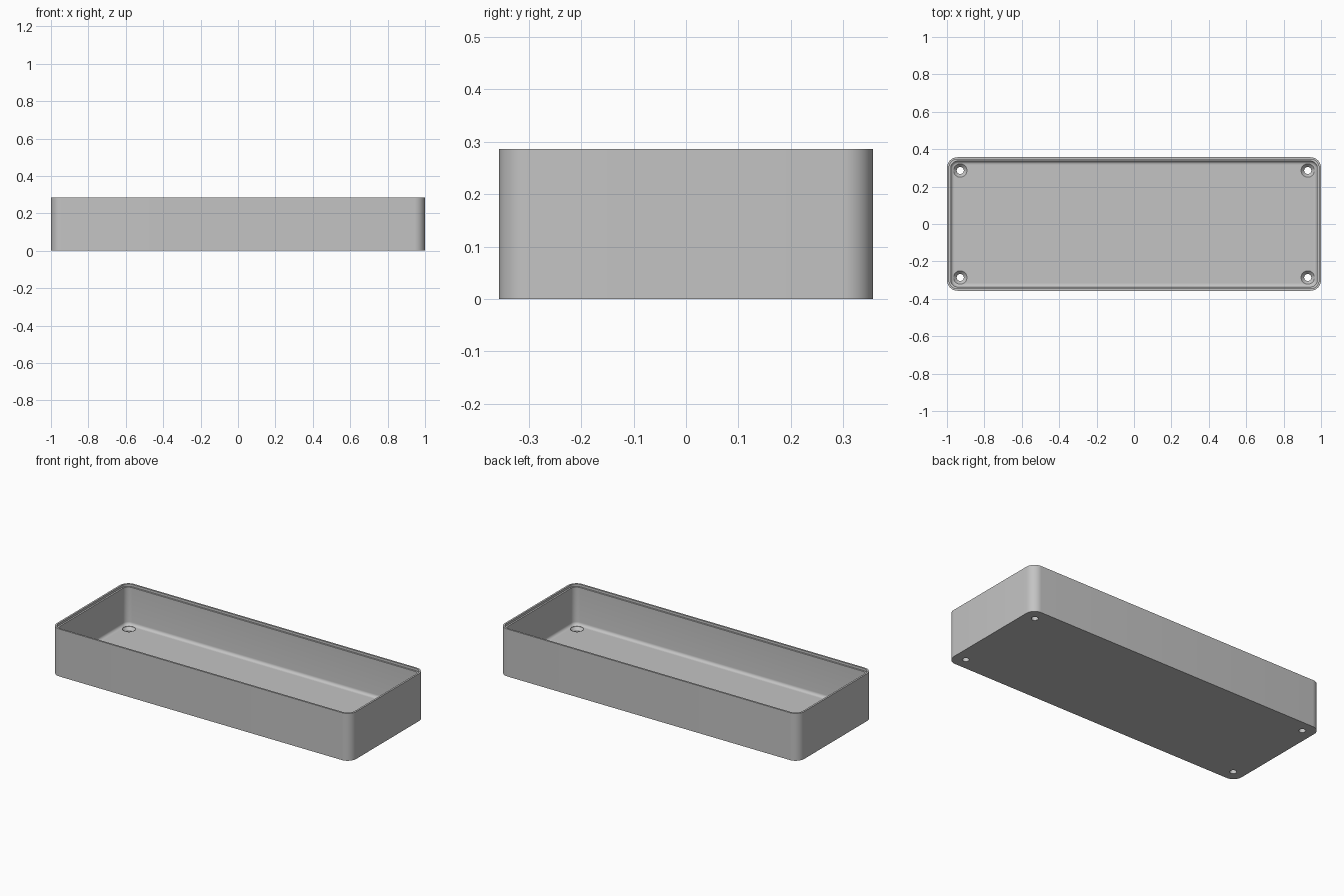
import bpy, bmesh
from math import sin, cos, pi, radians

cube = bpy.data.objects.get("Cube")
if cube:
    bpy.data.objects.remove(cube, do_unlink=True)

LENGTH, WIDTH, HEIGHT = 2.0, 0.714, 0.286
CORNER, WALL, FLOOR, FILLET = 0.057, 0.021, 0.045, 0.018
LIP, LIP_DEPTH = 0.011, 0.014
HOLE_X, HOLE_Y = 0.929, 0.286
STEPS = 10

grey = bpy.data.materials.new("light grey plastic")
grey.use_nodes = True
grey.diffuse_color = (0.55, 0.55, 0.55, 1)
grey.node_tree.nodes["Principled BSDF"].inputs["Base Color"].default_value = grey.diffuse_color


def rounded_ring(half_x, half_y, radius, z):
    """Closed outline of a rounded rectangle, counter-clockwise."""
    ring = []
    for quarter, (sx, sy) in enumerate([(1, 1), (-1, 1), (-1, -1), (1, -1)]):
        for i in range(STEPS + 1):
            a = (quarter + i / STEPS) * pi / 2
            ring.append((sx * (half_x - radius) + radius * cos(a),
                         sy * (half_y - radius) + radius * sin(a), z))
    return ring


def circle_ring(cx, cy, radius, z, sides=32):
    return [(cx + radius * cos(2 * pi * i / sides),
             cy + radius * sin(2 * pi * i / sides), z) for i in range(sides)]


def loft(name, rings):
    """Join matching rings into a closed solid."""
    bm = bmesh.new()
    loops = [[bm.verts.new(p) for p in ring] for ring in rings]
    for low, high in zip(loops, loops[1:]):
        for i in range(len(low)):
            j = (i + 1) % len(low)
            bm.faces.new((low[i], low[j], high[j], high[i]))
    bm.faces.new(loops[0][::-1])
    bm.faces.new(loops[-1])
    bmesh.ops.recalc_face_normals(bm, faces=bm.faces)
    mesh = bpy.data.meshes.new(name)
    bm.to_mesh(mesh)
    bm.free()
    obj = bpy.data.objects.new(name, mesh)
    bpy.context.collection.objects.link(obj)
    obj.data.materials.append(grey)
    return obj


# Tray section as (inset, height): outer wall, rim, lip step, inner wall, floor fillet
section = [(0, 0), (0, HEIGHT), (LIP, HEIGHT),
           (LIP, HEIGHT - LIP_DEPTH), (WALL, HEIGHT - LIP_DEPTH)]
for i in range(7):
    a = i / 6 * pi / 2
    section.append((WALL + FILLET * (1 - cos(a)), FLOOR + FILLET * (1 - sin(a))))
tray = loft("tray", [rounded_ring(LENGTH / 2 - d, WIDTH / 2 - d, CORNER - d, z)
                     for d, z in section])

# Countersunk screw holes in the four corners
hole_section = [(0.019, -0.02), (0.019, FLOOR - 0.02), (0.036, FLOOR - 0.002), (0.036, 0.1)]
bpy.context.view_layer.objects.active = tray
for sx in (-1, 1):
    for sy in (-1, 1):
        cutter = loft("screw_hole_cutter", [circle_ring(sx * HOLE_X, sy * HOLE_Y, r, z)
                                            for r, z in hole_section])
        cutter.hide_render = True
        cut = tray.modifiers.new("screw_hole", 'BOOLEAN')
        cut.operation = 'DIFFERENCE'
        cut.solver = 'EXACT'
        cut.object = cutter
        bpy.ops.object.modifier_apply(modifier=cut.name)
        bpy.data.objects.remove(cutter, do_unlink=True)

# Smooth rounded surfaces, crisp edges
bpy.ops.object.select_all(action='DESELECT')
tray.select_set(True)
bpy.ops.object.shade_smooth_by_angle(angle=radians(30))
